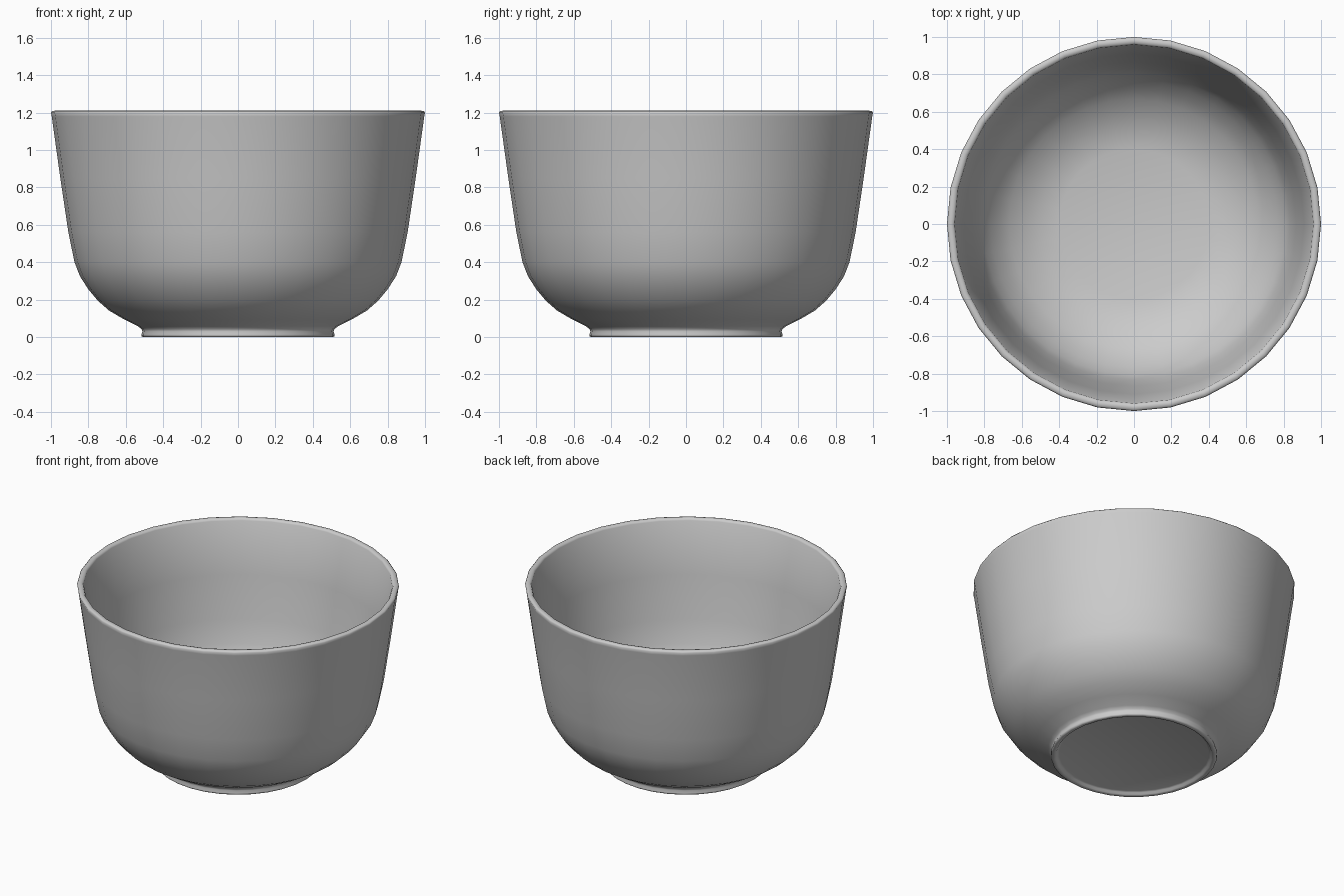
import bpy, bmesh, math

SIDES = 32

# Half cross-section (radius, height): underside, foot, outer wall, rim, inner wall, floor
PROFILE = [
    (0, 0.02), (0.465, 0.02), (0.478, 0.015), (0.485, 0.004), (0.495, 0.0),
    (0.508, 0.0), (0.516, 0.005), (0.517, 0.014), (0.511, 0.03), (0.516, 0.043),
    (0.535, 0.058), (0.61, 0.095), (0.69, 0.142), (0.75, 0.195), (0.80, 0.255),
    (0.845, 0.325), (0.874, 0.40), (0.907, 0.56), (0.95, 0.85), (0.996, 1.18),
    (1.0, 1.20), (0.993, 1.208), (0.98, 1.21), (0.966, 1.208), (0.959, 1.197),
    (0.91, 0.85), (0.867, 0.565), (0.835, 0.41), (0.808, 0.342), (0.768, 0.282),
    (0.722, 0.226), (0.668, 0.177), (0.59, 0.13), (0.51, 0.092), (0.40, 0.068), (0, 0.06),
]

# Turn the cross-section around z
bm = bmesh.new()
verts = [bm.verts.new((r, 0, z)) for r, z in PROFILE]
edges = [bm.edges.new(pair) for pair in zip(verts, verts[1:])]
bmesh.ops.spin(bm, geom=verts + edges, cent=(0, 0, 0), axis=(0, 0, 1),
               angle=math.tau, steps=SIDES, use_duplicate=False)
bmesh.ops.remove_doubles(bm, verts=bm.verts, dist=1e-4)
bmesh.ops.dissolve_degenerate(bm, edges=bm.edges, dist=1e-5)
bmesh.ops.recalc_face_normals(bm, faces=bm.faces)
for face in bm.faces:
    face.smooth = True

mesh = bpy.data.meshes.new("bowl")
bm.to_mesh(mesh)
bm.free()
bowl = bpy.data.objects.new("bowl", mesh)
bpy.context.collection.objects.link(bowl)
